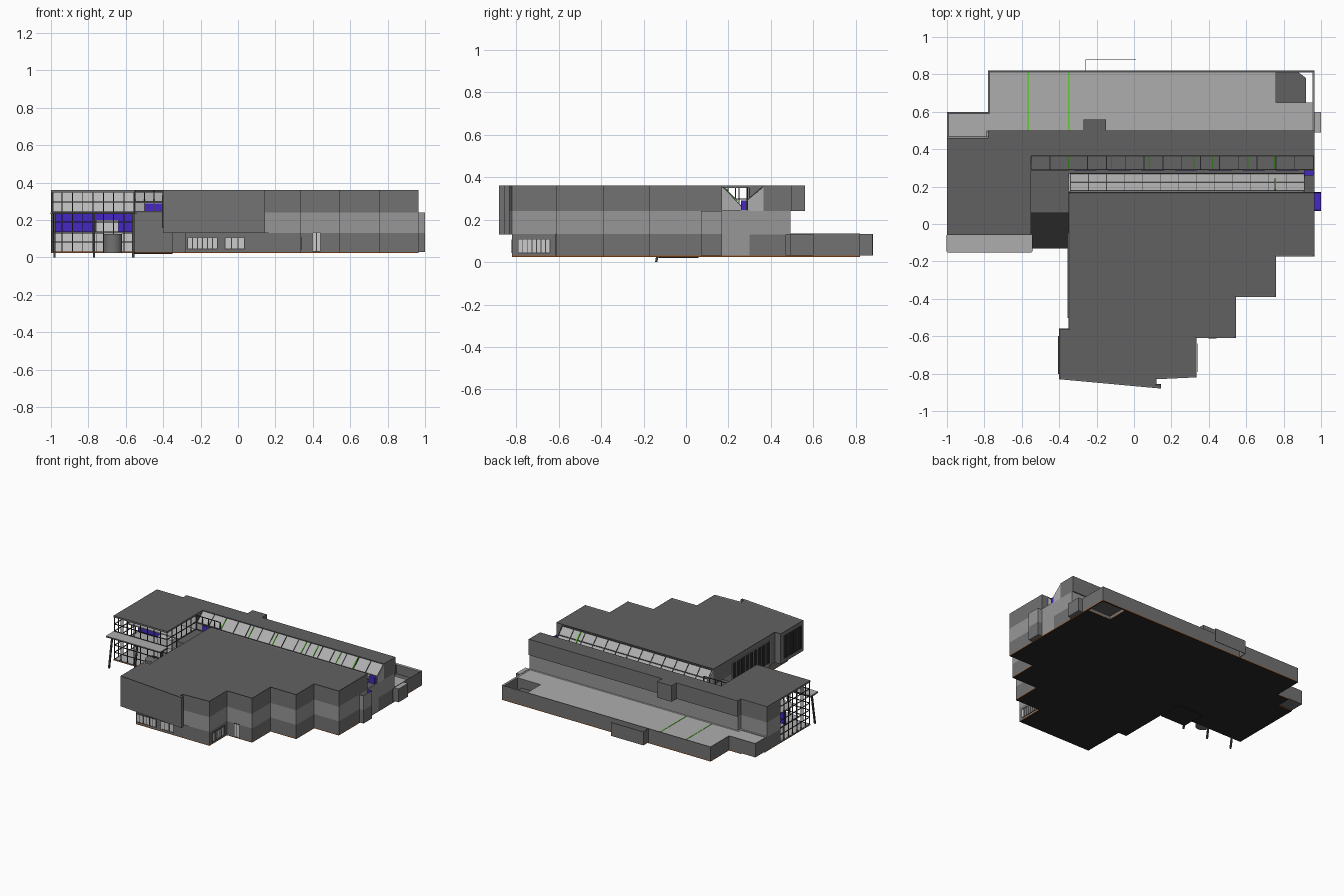
import bpy, bmesh
from mathutils import Vector, Matrix

if "Cube" in bpy.data.objects:
    bpy.data.objects.remove(bpy.data.objects["Cube"])

def mat(name, r, g=None, b=None):
    m = bpy.data.materials.new(name)
    m.diffuse_color = (r, r if g is None else g, r if b is None else b, 1)
    m.use_nodes = True
    m.node_tree.nodes["Principled BSDF"].inputs["Base Color"].default_value = m.diffuse_color
    return m

ROOF, WALL, BAND = mat("roof_grey", .12), mat("wall_grey", .17), mat("band_grey", .31)
PALE, DARK, FRAME = mat("pale_grey", .42), mat("dark_grey", .02), mat("frame_grey", .06)
BLUE, GREEN = mat("blue", .06, .02, .55), mat("green", .12, .6, .04)
ORANGE, GLASS = mat("orange", .35, .1, .02), mat("glass_grey", .55)

def finish(name, bm, mats):
    me = bpy.data.meshes.new(name)
    bm.to_mesh(me)
    bm.free()
    for m in mats:
        me.materials.append(m)
    ob = bpy.data.objects.new(name, me)
    bpy.context.collection.objects.link(ob)
    return ob

def prism(name, pts, z0, z1, wall=WALL, roof=None, under=None, parapet=0, rim=.008):
    """Extrude a plan outline; optionally sink the roof behind a parapet."""
    bm = bmesh.new()
    f = bm.faces.new([bm.verts.new((x, y, z0)) for x, y in pts])
    new = bmesh.ops.extrude_face_region(bm, geom=[f])["geom"]
    bmesh.ops.translate(bm, vec=(0, 0, z1 - z0), verts=[v for v in new if isinstance(v, bmesh.types.BMVert)])
    bmesh.ops.recalc_face_normals(bm, faces=bm.faces)
    top = max(bm.faces, key=lambda q: q.calc_center_median().z)
    bottom = min(bm.faces, key=lambda q: q.calc_center_median().z)
    top.material_index, bottom.material_index = 1, 2
    if parapet:
        bmesh.ops.inset_region(bm, faces=[top], thickness=rim, use_even_offset=True)
        bmesh.ops.translate(bm, vec=(0, 0, -parapet), verts=top.verts)
    return finish(name, bm, [wall, roof or wall, under or wall])

def box(name, x0, x1, y0, y1, z0, z1, m=WALL, **kw):
    return prism(name, [(x0, y0), (x1, y0), (x1, y1), (x0, y1)], z0, z1, m, **kw)

def bars(name, segs, w=.005, m=FRAME):
    """Square bars along a list of (start, end) pairs, as one object."""
    bm = bmesh.new()
    for a, b in segs:
        a, b = Vector(a), Vector(b)
        d = b - a
        M = Matrix.Translation((a + b) / 2) @ d.to_track_quat('Z', 'Y').to_matrix().to_4x4()
        bmesh.ops.create_cube(bm, size=1, matrix=M @ Matrix.Diagonal((w, w, d.length, 1)))
    return finish(name, bm, [m])

def grid(name, o, u, v, nu, nv, w=.005, m=FRAME):
    """Mullion grid on the parallelogram o, o+u, o+v."""
    o, u, v = Vector(o), Vector(u), Vector(v)
    segs = [(o + u * i / nu, o + u * i / nu + v) for i in range(nu + 1)]
    segs += [(o + v * j / nv, o + v * j / nv + u) for j in range(nv + 1)]
    return bars(name, segs, w, m)

def profile_x(name, yz, x0, x1, m):
    """Extrude a y-z profile along x."""
    bm = bmesh.new()
    f = bm.faces.new([bm.verts.new((x0, y, z)) for y, z in yz])
    new = bmesh.ops.extrude_face_region(bm, geom=[f])["geom"]
    bmesh.ops.translate(bm, vec=(x1 - x0, 0, 0), verts=[v for v in new if isinstance(v, bmesh.types.BMVert)])
    bmesh.ops.recalc_face_normals(bm, faces=bm.faces)
    return finish(name, bm, [m])

# South block: stepped east side shared by all three storeys
steps = [(.335, -.82), (.335, -.61), (.545, -.61), (.545, -.39), (.76, -.39), (.76, -.175),
         (.965, -.175), (.965, .17), (-.35, .17)]
nose = [(-.4, -.83), (.145, -.88), (.145, -.855), (.12, -.855)]
lower = [(-.28, -.82)] + steps + [(-.35, -.5), (-.28, -.5)]
prism("south_ground_floor", lower, .03, .131)
prism("south_middle_band", [(.12, -.83)] + steps + [(-.35, -.5), (.12, -.5)], .13, .241, BAND)
prism("south_front_overhang", nose + [(.12, -.5), (-.35, -.5), (-.35, -.56), (-.4, -.56)], .13, .241)
prism("south_top_floor", nose + [(.12, -.83)] + steps + [(-.35, -.56), (-.4, -.56)], .24, .36,
      roof=ROOF, parapet=.005)

# North bar and west block solid parts
bar = [(-1, .3), (-.55, .3), (-.55, .365), (.965, .365), (.965, .5), (-.78, .5), (-.78, .46), (-1, .46)]
prism("bar_top_floor", bar, .24, .36, roof=ROOF)
prism("bar_middle_band", [(-1, .3), (-.55, .3), (-.55, .29), (.965, .29), (.965, .492), (-.78, .492),
                          (-.78, .46), (-1, .46)], .13, .241, BAND)
box("bar_ground_floor", -1, .965, .3, .47, .03, .131)
box("bar_roof_bump", -.27, -.15, .499, .56, .24, .36, roof=ROOF)

# Low back wing with sunken roof and an open court at its east end
wing = [(-1, .459), (-.78, .459), (-.78, .489), (.965, .489), (.965, .82), (-.78, .82), (-.78, .6), (-1, .6)]
court = box("court_cutter", .76, .955, .65, .81, -.1, .3)
court.hide_render = True
court.hide_set(True)
slab_wing = [(-.88, .459)] + wing[1:7] + [(-.88, .6)]
for ob in (prism("back_wing", wing, .03, .135, roof=PALE, parapet=.006),
           prism("back_wing_slab", slab_wing, .024, .031, ORANGE, under=DARK)):
    mod = ob.modifiers.new("court", 'BOOLEAN')
    mod.object, mod.operation, mod.solver = court, 'DIFFERENCE', 'EXACT'
prism("court_ramp", [(.76, .65), (.92, .65), (.92, .78), (.88, .81), (.76, .81)], .05, .06, ROOF)
for x in (-.565, -.35):
    box("roof_strip", x - .004, x + .004, .5, .81, .128, .131, GREEN)

# Thin screen walls behind the wing
box("screen_wall_back", -.26, .01, .876, .88, .03, .132)
box("screen_wall_side", -.26, -.256, .82, .88, .03, .132)

# East projections
box("east_bay_lower", .96, 1, .07, .17, .03, .131)
box("east_bay_upper", .96, 1, .07, .17, .13, .24, BAND, roof=BLUE, parapet=.06, rim=.004)
box("east_low_box", .96, 1, .49, .6, .03, .132, roof=PALE)

# Atrium: infill, V-shaped skylights and blue wall segments
box("atrium_infill", -.35, .965, .165, .3, .03, .245, BAND, roof=ROOF)
box("west_link", -.56, -.34, .06, .3, .03, .24, roof=ROOF)
profile_x("skylight_south", [(.165, .24), (.165, .35), (.175, .35), (.27, .25), (.27, .24)], -.35, .91, PALE)
profile_x("skylight_north", [(.29, .24), (.29, .29), (.367, .355), (.367, .24)], -.55, .965, PALE)
grid("skylight_south_mullions", (-.34, .176, .352), (1.25, 0, 0), (0, .094, -.1), 13, 2, .004)
grid("skylight_north_mullions", (-.55, .29, .292), (1.51, 0, 0), (0, .075, .065), 15, 1, .004)
for i in range(8):
    box("atrium_blue_panel", -.5 + i * .18, -.38 + i * .18, .286, .291, .246, .288, BLUE)
box("atrium_blue_end", .91, .96, .26, .285, .245, .29, BLUE)
for x in (-.35, -.12, .08, .32, .42, .61, .75):
    bars("atrium_green_strip", [((x, .295, .296), (x, .362, .354))], .006, GREEN)
bars("atrium_green_strip", [((.755, .18, .348), (.755, .24, .285))], .01, GREEN)

# West entrance hall: thin roof, floors, inner walls and open glazing frames
box("hall_roof", -1, -.55, -.06, .301, .348, .36, WALL, roof=ROOF)
box("hall_floor_middle", -.99, -.56, .06, .3, .125, .133, PALE)
box("hall_floor_upper", -.99, -.56, .1, .3, .235, .242, PALE)
box("hall_blue_wall", -.99, -.56, .22, .226, .133, .235, BLUE)
box("hall_upper_wall", -.99, -.56, .29, .296, .242, .348, GLASS)
box("hall_lower_wall", -.99, -.56, .25, .256, .03, .126, GLASS)
box("hall_inner_lift", -.76, -.64, .12, .2, .03, .2, GLASS)
grid("hall_front_frame", (-.995, -.055, .03), (.44, 0, 0), (0, 0, .32), 8, 6)
grid("hall_west_frame", (-.995, -.055, .03), (0, .355, 0), (0, 0, .32), 7, 6)
grid("hall_east_frame", (-.555, -.055, .03), (0, .115, 0), (0, 0, .32), 2, 6)
grid("hall_east_upper_frame", (-.555, .06, .245), (0, .23, 0), (0, 0, .105), 4, 2)
grid("link_upper_frame", (-.55, .288, .245), (.2, 0, 0), (0, 0, .105), 4, 2)

# Entrance canopy, leaning columns and revolving door drum
box("canopy", -1, -.545, -.15, -.055, .236, .242, PALE)
grid("canopy_frame", (-.998, -.148, .236), (.451, 0, 0), (0, .09, 0), 4, 1, .007)
bars("canopy_columns", [((x, -.14, 0), (x, -.1, .236)) for x in (-.98, -.77, -.56)], .011)
bm = bmesh.new()
bmesh.ops.create_cone(bm, cap_ends=True, segments=24, radius1=.05, radius2=.05, depth=.1,
                      matrix=Matrix.Translation((-.67, -.065, .075)))
finish("revolving_door", bm, [WALL])

# Ground slabs with orange edge and dark underside
box("hall_slab", -1, -.55, -.06, .3, .024, .031, ORANGE, roof=PALE, under=DARK)
box("bar_slab", -1, .965, .3, .49, .024, .031, ORANGE, under=DARK)
box("atrium_slab", -.56, .965, .06, .3, .024, .031, ORANGE, under=DARK)
prism("south_slab", lower, .024, .031, ORANGE, under=DARK)
box("entrance_plate", -.56, -.35, -.13, .06, .018, .026, DARK)

# Windows and doors: pane plus mullions
def window(name, o, u, h, n, m=GLASS, fm=FRAME):
    o, u = Vector(o), Vector(u)
    bm = bmesh.new()
    bm.faces.new([bm.verts.new(p) for p in (o, o + u, o + u + Vector((0, 0, h)), o + Vector((0, 0, h)))])
    finish(name + "_pane", bm, [m])
    grid(name + "_mullions", o, u, (0, 0, h), n, 1, .004, fm)

window("front_window_left", (-.27, -.823, .045), (.16, 0, 0), .06, 6)
window("front_window_right", (-.07, -.823, .045), (.105, 0, 0), .06, 3)
window("step_door", (.4, -.613, .032), (.04, 0, 0), .1, 2)
window("east_window", (.338, -.79, .042), (0, .15, 0), .065, 7)
window("west_window_dark", (-.403, -.8, .16), (0, .2, 0), .17, 4, DARK)
window("west_window_long", (-.353, -.5, .15), (0, .45, 0), .17, 9, DARK, BAND)
